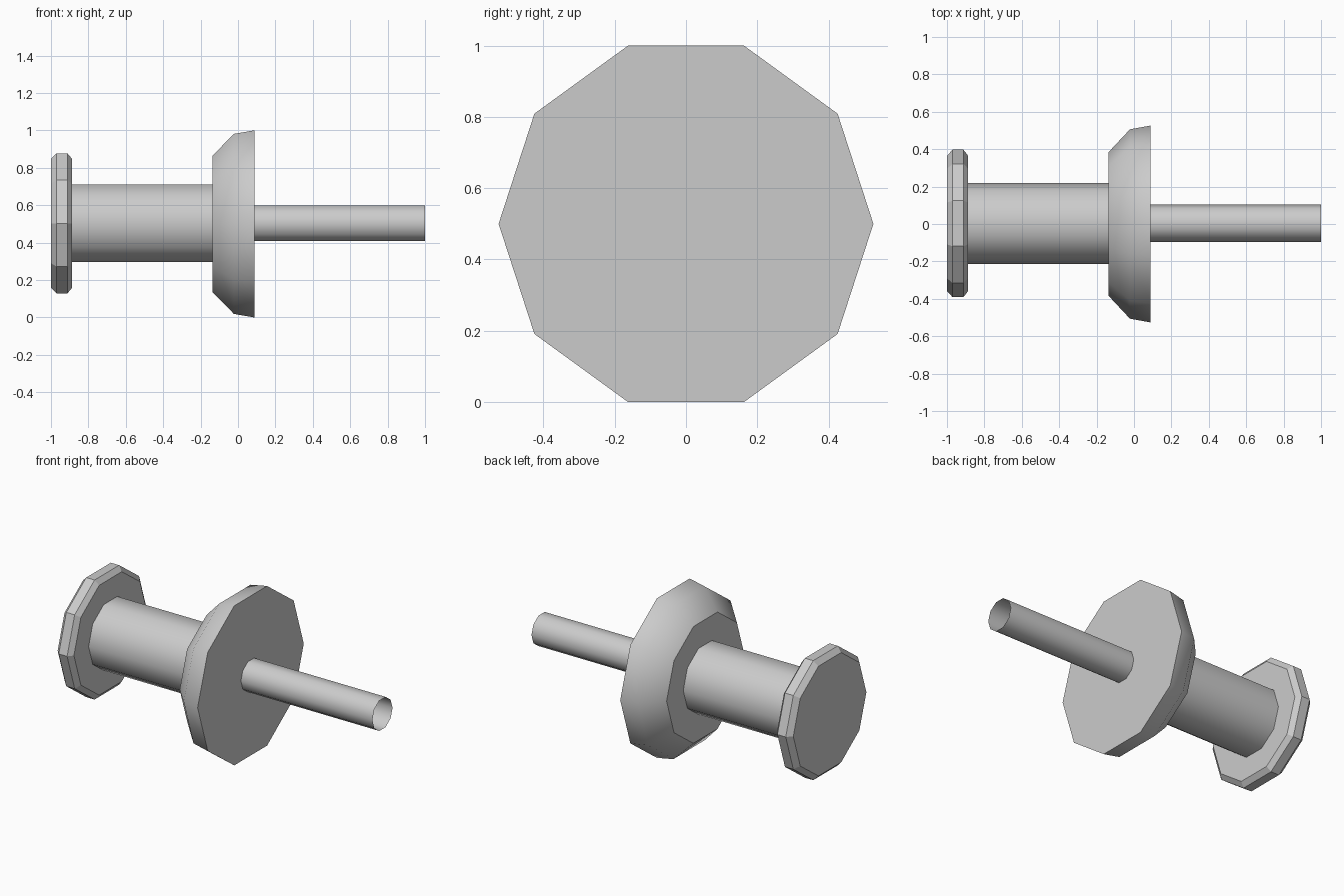
import bpy, bmesh
from math import cos, sin, tau, radians

if "Cube" in bpy.data.objects:
    bpy.data.objects.remove(bpy.data.objects["Cube"])

SIDES = 10


def lathe(name, profile, cy=0.0, cz=0.5, capped=True, smooth=True):
    """Turn (x, radius) points around the x axis into a ten-sided part."""
    bm = bmesh.new()
    rings = [[bm.verts.new((x, cy + r * cos(tau * i / SIDES), cz + r * sin(tau * i / SIDES)))
              for i in range(SIDES)] for x, r in profile]
    for a, b in zip(rings, rings[1:]):
        for i in range(SIDES):
            j = (i + 1) % SIDES
            bm.faces.new((a[i], b[i], b[j], a[j]))
    if capped:
        bm.faces.new(rings[0])
        bm.faces.new(rings[-1])
    bmesh.ops.recalc_face_normals(bm, faces=bm.faces)
    mesh = bpy.data.meshes.new(name)
    bm.to_mesh(mesh)
    bm.free()
    obj = bpy.data.objects.new(name, mesh)
    bpy.context.collection.objects.link(obj)
    if smooth:
        bpy.ops.object.select_all(action='DESELECT')
        obj.select_set(True)
        bpy.context.view_layer.objects.active = obj
        bpy.ops.object.shade_smooth_by_angle(angle=radians(42))
    return obj


# Large flange with a rounded-off back
lathe("flange", [(-0.135, 0.385), (-0.022, 0.506), (0.088, 0.526)])

# Thin open-ended rod
lathe("rod", [(0.088, 0.1), (1.0, 0.1)], cy=0.003, cz=0.503, capped=False)

# Thick barrel between flange and end cap
lathe("barrel", [(-0.887, 0.217), (-0.135, 0.217)], cy=0.003, cz=0.503, capped=False)

# Faceted end cap with chamfered rims
lathe("end_cap", [(-1.0, 0.362), (-0.97, 0.394), (-0.912, 0.394), (-0.887, 0.362)],
      cy=0.003, cz=0.503, smooth=False)
